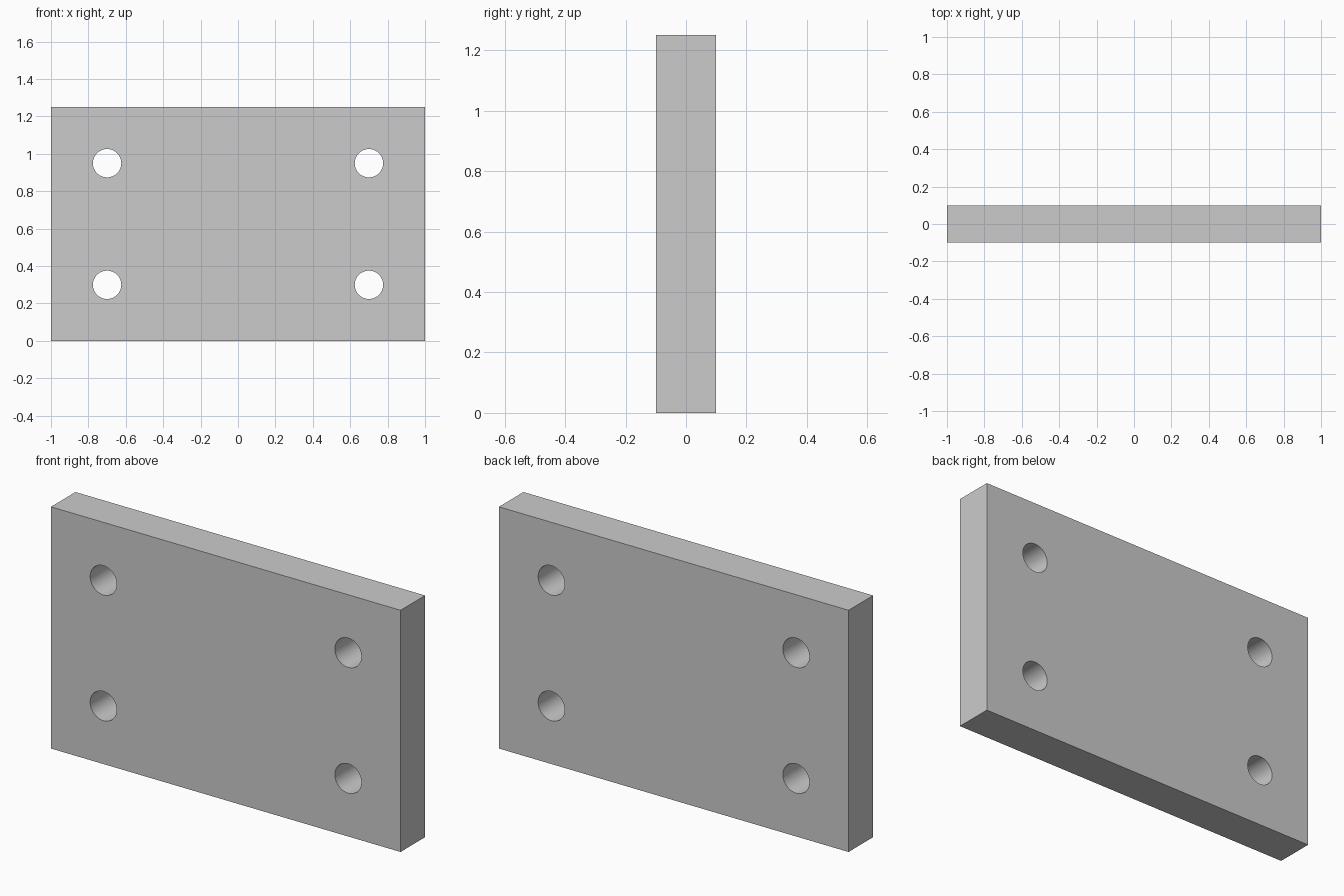
import bpy
import math

if "Cube" in bpy.data.objects:
    bpy.data.objects.remove(bpy.data.objects["Cube"])

WIDTH, DEPTH, HEIGHT = 2.0, 0.2, 1.25
HOLE_RADIUS = 0.076

# Flat rectangular plate
bpy.ops.mesh.primitive_cube_add(size=1, location=(0, 0, HEIGHT / 2))
plate = bpy.context.object
plate.name = "mounting_plate"
plate.scale = (WIDTH, DEPTH, HEIGHT)
bpy.ops.object.transform_apply(location=True, rotation=True, scale=True)


def drill(x, z):
    """Cut one round hole right through the plate, front to back."""
    bpy.ops.mesh.primitive_cylinder_add(
        vertices=32, radius=HOLE_RADIUS, depth=DEPTH * 3,
        location=(x, 0, z), rotation=(math.pi / 2, 0, 0))
    cutter = bpy.context.object
    cutter.name = "hole_cutter"
    cutter.hide_render = True
    mod = plate.modifiers.new("hole", 'BOOLEAN')
    mod.operation = 'DIFFERENCE'
    mod.solver = 'EXACT'
    mod.object = cutter
    bpy.ops.object.select_all(action='DESELECT')
    plate.select_set(True)
    bpy.context.view_layer.objects.active = plate
    bpy.ops.object.modifier_apply(modifier=mod.name)
    bpy.data.objects.remove(cutter, do_unlink=True)


# Four corner holes
for x in (-0.7, 0.7):
    for z in (0.30, 0.95):
        drill(x, z)

# Smooth hole walls, crisp plate edges
bpy.ops.object.shade_smooth_by_angle(angle=math.radians(30))
